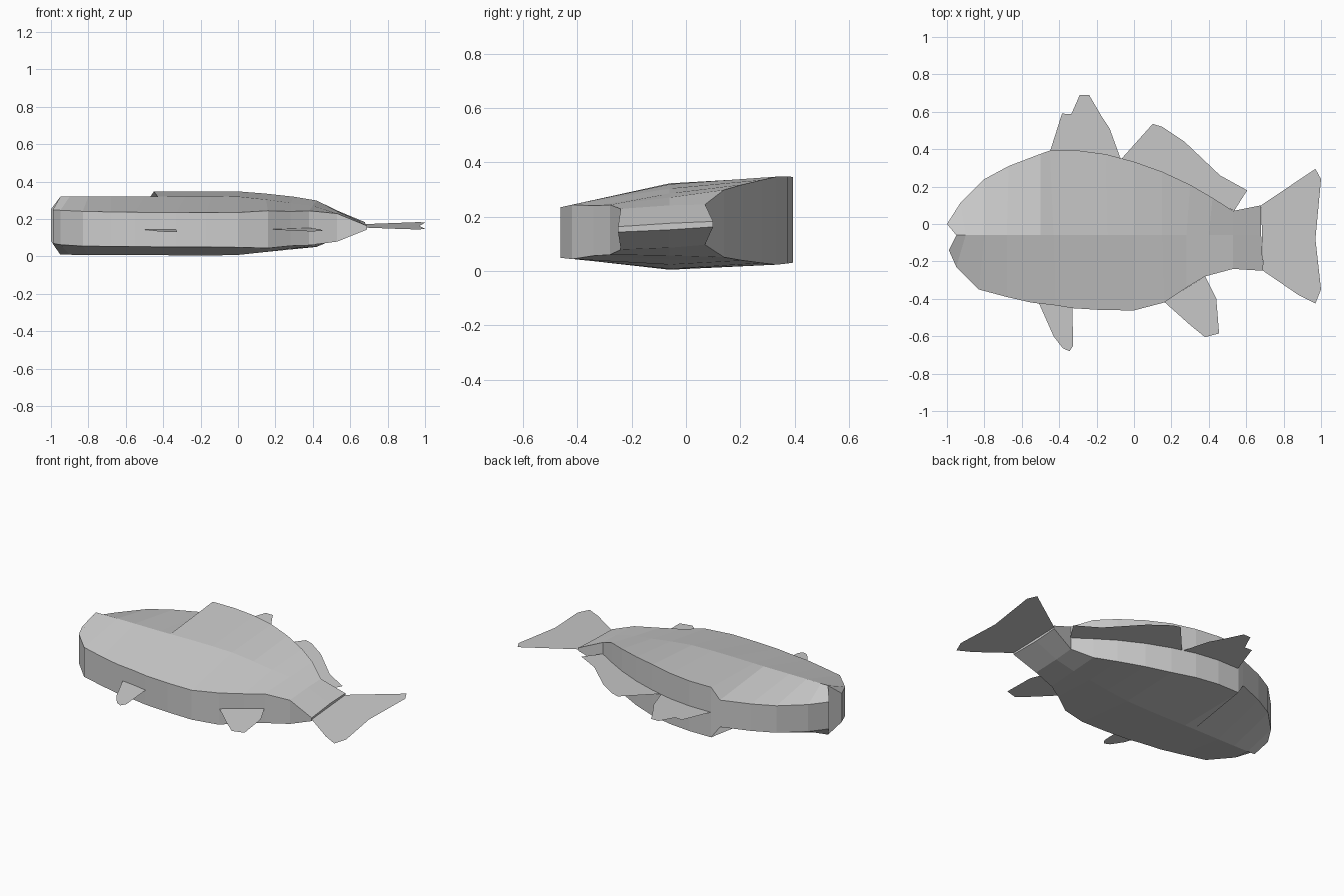
import bpy, bmesh

def plane_z(y):
    """The whole fish lies on its side, slightly tilted about x."""
    return 0.167 + 0.055 * y

def make(name, verts, faces):
    me = bpy.data.meshes.new(name)
    me.from_pydata(verts, [], faces)
    bm = bmesh.new()
    bm.from_mesh(me)
    bmesh.ops.recalc_face_normals(bm, faces=bm.faces)
    bm.to_mesh(me)
    bm.free()
    ob = bpy.data.objects.new(name, me)
    bpy.context.collection.objects.link(ob)
    return ob

# Body stations: back (x, y, half thickness), ridge (x, half), belly (x, y, half)
stations = [
    (-1.00, 0.00, .085, -.95, .155, -.99, -.14, .09),
    (-.93, .11, .085, -.90, .155, -.95, -.23, .092),
    (-.80, .24, .085, -.80, .156, -.83, -.35, .093),
    (-.67, .31, .085, -.68, .156, -.68, -.39, .092),
    (-.50, .375, .085, -.50, .156, -.55, -.42, .092),
    (-.45, .392, .158, -.43, .157, -.42, -.435, .092),
    (-.30, .393, .158, -.28, .159, -.33, -.45, .092),
    (-.15, .373, .160, -.14, .159, -.17, -.46, .092),
    (.00, .333, .162, .00, .156, .00, -.462, .093),
    (.15, .28, .153, .15, .140, .16, -.42, .100),
    (.30, .21, .140, .28, .122, .28, -.34, .092),
    (.42, .14, .124, .40, .107, .38, -.28, .092),
    (.53, .07, .074, .53, .078, .53, -.24, .075),
    (.68, .10, .010, .68, .012, .69, -.25, .010),
]
RIDGE_Y = -0.06
verts, faces = [], []
for bx, by, bh, mx, mh, fx, fy, fh in stations:
    pts = [(bx, by, bh), (mx, RIDGE_Y, mh), (fx, fy, fh)]
    verts += [(x, y, plane_z(y) + h) for x, y, h in pts]
    verts += [(x, y, plane_z(y) - h) for x, y, h in reversed(pts)]
for s in range(len(stations) - 1):
    for k in range(6):
        a, b = s * 6 + k, s * 6 + (k + 1) % 6
        faces.append((a, b, b + 6, a + 6))
# Notched mouth and tail-root caps
for o in (0, (len(stations) - 1) * 6):
    faces += [(o, o + 1, o + 4, o + 5), (o + 1, o + 2, o + 3, o + 4)]
make("body", verts, faces)

# Thin flat fins lying in the tilted mid plane
fins = {
    "tail_fin": [(.68, .10), (.97, .295), (1, .24), (.97, -.08), (1, -.35),
                 (.97, -.425), (.88, -.38), (.69, -.25)],
    "front_dorsal_fin": [(-.45, .385), (-.385, .59), (-.335, .588), (-.29, .69), (-.24, .69),
                         (-.17, .57), (-.13, .51), (-.07, .345), (-.25, .38)],
    "rear_dorsal_fin": [(-.07, .345), (.10, .535), (.15, .52), (.27, .44), (.46, .26),
                        (.605, .18), (.535, .07), (.42, .13), (.30, .20), (.15, .27)],
    "pelvic_fin": [(-.51, -.42), (-.43, -.60), (-.38, -.665), (-.345, -.68),
                   (-.325, -.65), (-.33, -.445)],
    "anal_fin": [(.16, -.415), (.30, -.54), (.38, -.605), (.455, -.585), (.44, -.40),
                 (.38, -.28)],
}
for name, outline in fins.items():
    make(name, [(x, y, plane_z(y)) for x, y in outline], [tuple(range(len(outline)))])
